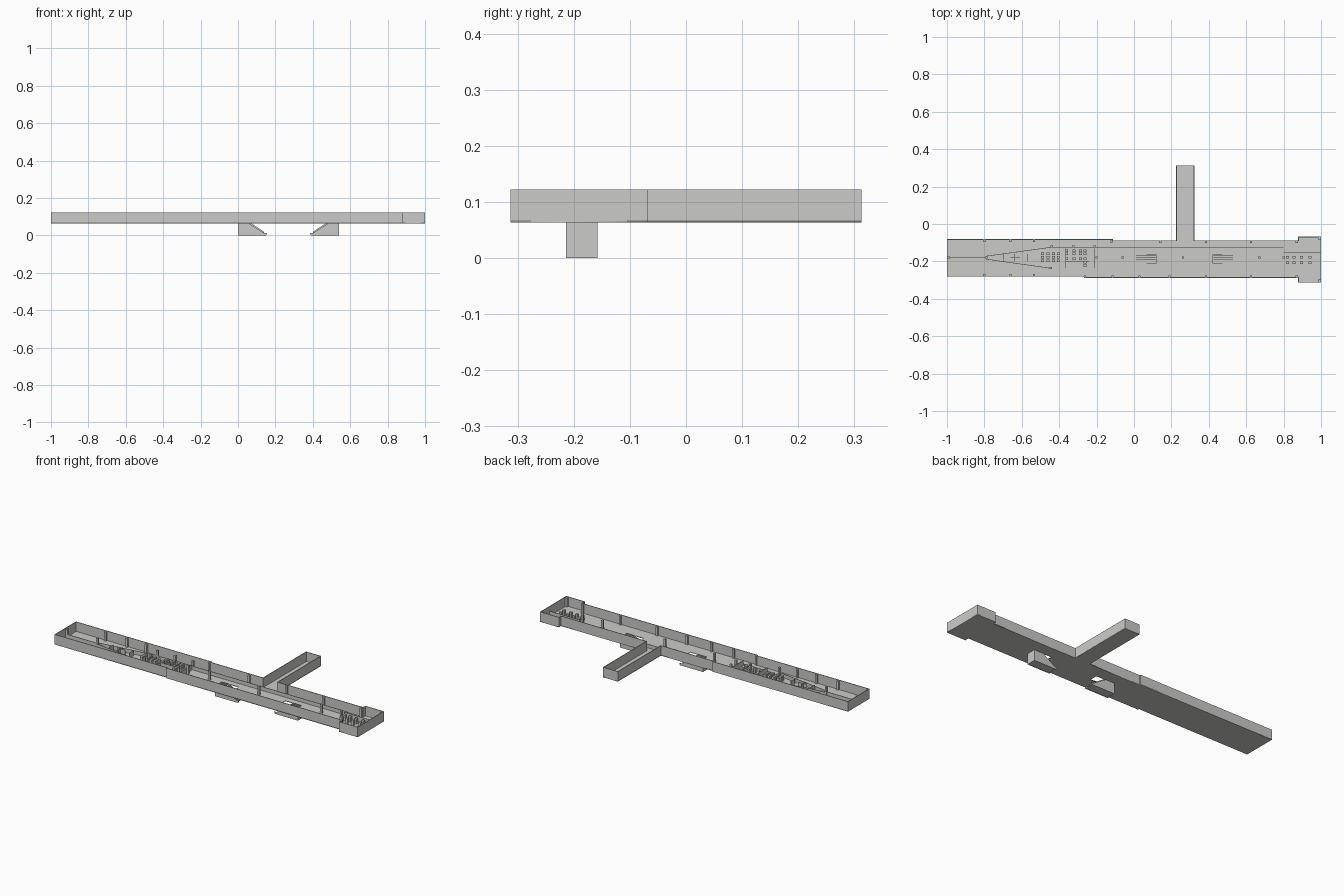
import bpy, bmesh, math

if "Cube" in bpy.data.objects:
    bpy.data.objects.remove(bpy.data.objects["Cube"])

FLOOR, TOP = 0.063, 0.122
DECK = FLOOR + 0.003
MID = -0.183

grey = bpy.data.materials.new("light_grey")
grey.diffuse_color = (0.6, 0.6, 0.585, 1)
grey.use_nodes = True
grey.node_tree.nodes["Principled BSDF"].inputs["Base Color"].default_value = grey.diffuse_color


def finish(name, bm):
    bmesh.ops.recalc_face_normals(bm, faces=bm.faces)
    me = bpy.data.meshes.new(name)
    bm.to_mesh(me)
    bm.free()
    me.materials.append(grey)
    ob = bpy.data.objects.new(name, me)
    bpy.context.collection.objects.link(ob)
    return ob


def add_box(bm, x0, x1, y0, y1, z0, z1):
    vs = bmesh.ops.create_cube(bm, size=1)["verts"]
    for v in vs:
        v.co = ((x0 + x1) / 2 + v.co.x * (x1 - x0),
                (y0 + y1) / 2 + v.co.y * (y1 - y0),
                (z0 + z1) / 2 + v.co.z * (z1 - z0))


def add_wall(bm, a, b, h, t=0.003):
    """Thin upright panel between two floor points."""
    dx, dy = b[0] - a[0], b[1] - a[1]
    n = math.hypot(dx, dy)
    ox, oy = -dy / n * t / 2, dx / n * t / 2
    base = [bm.verts.new((p[0] + s * ox, p[1] + s * oy, DECK))
            for p, s in ((a, 1), (b, 1), (b, -1), (a, -1))]
    f = bm.faces.new(base)
    ext = bmesh.ops.extrude_face_region(bm, geom=[f])["geom"]
    for v in ext:
        if isinstance(v, bmesh.types.BMVert):
            v.co.z += h


# plan outline, counter-clockwise
outline = [(-1, -0.281), (-0.267, -0.281), (-0.267, -0.288), (0.877, -0.288),
           (0.877, -0.313), (1, -0.313), (1, -0.068), (0.877, -0.068),
           (0.877, -0.088), (0.323, -0.088), (0.323, 0.313), (0.225, 0.313),
           (0.225, -0.088), (-0.112, -0.088), (-0.112, -0.081), (-1, -0.081)]

# floor slab with two stair openings
SY0, SY1 = -0.214, -0.158
holes = [(0.01, 0.118), (0.422, 0.53)]
cu = bpy.data.curves.new("floor_slab", "CURVE")
cu.dimensions, cu.fill_mode, cu.extrude = "2D", "BOTH", 0.0015
for loop in [outline] + [[(a, SY0 + 0.004), (b, SY0 + 0.004),
                          (b, SY1 - 0.004), (a, SY1 - 0.004)] for a, b in holes]:
    sp = cu.splines.new("POLY")
    sp.points.add(len(loop) - 1)
    for p, c in zip(sp.points, loop):
        p.co = (c[0], c[1], 0, 1)
    sp.use_cyclic_u = True
cu.materials.append(grey)
slab = bpy.data.objects.new("floor_slab", cu)
slab.location.z = FLOOR + 0.0015
bpy.context.collection.objects.link(slab)

# outer walls, thickened inward
bm = bmesh.new()
lo = [bm.verts.new((x, y, FLOOR)) for x, y in outline]
hi = [bm.verts.new((x, y, TOP)) for x, y in outline]
for i in range(len(lo)):
    j = (i + 1) % len(lo)
    bm.faces.new((lo[i], lo[j], hi[j], hi[i]))
walls = finish("outer_walls", bm)
bm = bmesh.new()
bm.from_mesh(walls.data)
if sum(f.normal.y * f.calc_center_median().y for f in bm.faces
       if f.calc_center_median().y > 0.3) < 0:
    bmesh.ops.reverse_faces(bm, faces=bm.faces)
bm.to_mesh(walls.data)
bm.free()
sol = walls.modifiers.new("thickness", "SOLIDIFY")
sol.thickness, sol.offset, sol.use_even_offset = 0.004, -1, True

# wall posts and central columns
bm = bmesh.new()
rows = [(-0.09, (-0.8, -0.66, -0.535)),
        (-0.095, (-0.12, 0.14, 0.385, 0.625, 0.87)), (-0.077, (0.99,)),
        (-0.274, (-0.8, -0.66, -0.535)),
        (-0.281, (-0.262, -0.115, 0.03, 0.19, 0.385, 0.625, 0.87)),
        (-0.303, (0.99,)),
        (MID + 0.004, (-0.99, -0.79, -0.2, -0.06, 0.262, 0.67, 0.8)),
        (-0.12, (-0.44, -0.325, -0.21)), (-0.235, (-0.445,))]
for y, xs in rows:
    for x in xs:
        add_box(bm, x - 0.006, x + 0.006, y - 0.006, y + 0.006, FLOOR, TOP - 0.004)
finish("columns", bm)

# interior partitions
bm = bmesh.new()
add_wall(bm, (-0.996, MID + 0.003), (-0.79, MID + 0.003), 0.022)
add_wall(bm, (-0.79, -0.172), (-0.44, -0.124), 0.022)
add_wall(bm, (-0.79, -0.188), (-0.45, -0.236), 0.022)
add_wall(bm, (-0.44, -0.125), (0.8, -0.125), 0.022)
add_wall(bm, (0.8, -0.152), (0.996, -0.152), 0.03)
add_wall(bm, (-0.365, -0.13), (-0.365, -0.235), 0.03)
add_wall(bm, (-0.21, -0.13), (-0.21, -0.235), 0.03)
add_wall(bm, (-0.365, -0.2), (-0.24, -0.2), 0.03)
add_wall(bm, (-0.66, -0.18), (-0.61, -0.18), 0.03)
for x in (-0.7, -0.64, -0.57):
    add_wall(bm, (x, -0.16), (x, -0.2), 0.03)
finish("partitions", bm)

# small blocks of the gate and booth areas
bm = bmesh.new()
groups = [((-0.49, -0.46, -0.43, -0.405), (-0.16, -0.178, -0.196)),
          ((-0.36, -0.32, -0.285, -0.262), (-0.143, -0.16, -0.186)),
          ((-0.262,), (-0.205, -0.222)),
          ((0.82, 0.855, 0.895, 0.94), (-0.178, -0.207))]
for xs, ys in groups:
    for x in xs:
        for y in ys:
            add_box(bm, x - 0.008, x + 0.008, y - 0.007, y + 0.007, DECK, DECK + 0.03)
finish("booth_blocks", bm)

# stair flights, mirrored about the middle of the right hall
side = [(0, 0), (0.15, 0), (0.155, 0.012), (0.14, 0.012), (0.06, FLOOR), (0, FLOOR)]
N = 10
steps = [(0.004, 0.002), (0.145, 0.002)]
for i in range(N):
    z0, z1 = 0.004 + i * 0.0055, 0.004 + (i + 1) * 0.0055
    x = 0.142 - i * 0.0085
    steps += [(x, z0), (x, z1)]
steps += [(0.004, 0.059)]


def add_prism(bm, prof, y0, y1, flip):
    pts = [(0.54 - x if flip else x, z) for x, z in prof]
    f = bm.faces.new([bm.verts.new((x, y0, z)) for x, z in pts])
    ext = bmesh.ops.extrude_face_region(bm, geom=[f])["geom"]
    for v in ext:
        if isinstance(v, bmesh.types.BMVert):
            v.co.y = y1


for flip, label in ((False, "left"), (True, "right")):
    bm = bmesh.new()
    add_prism(bm, side, SY0, SY0 + 0.003, flip)
    add_prism(bm, side, SY1 - 0.003, SY1, flip)
    x0, x1 = (0.537, 0.54) if flip else (0, 0.003)
    add_box(bm, x0, x1, SY0, SY1, 0, FLOOR)
    finish(label + "_stair_sides", bm)
    bm = bmesh.new()
    add_prism(bm, steps, SY0 + 0.003, SY1 - 0.003, flip)
    finish(label + "_stair_steps", bm)
    # lane rails following the slope
    bm = bmesh.new()
    rail = [(0.01, 0.06), (0.057, 0.06), (0.14, 0.006), (0.14, 0.018),
            (0.06, 0.071), (0.01, 0.071)]
    for k in range(4):
        y = SY0 + 0.011 + k * 0.0113
        add_prism(bm, rail, y - 0.001, y + 0.001, flip)
    finish(label + "_stair_rails", bm)
